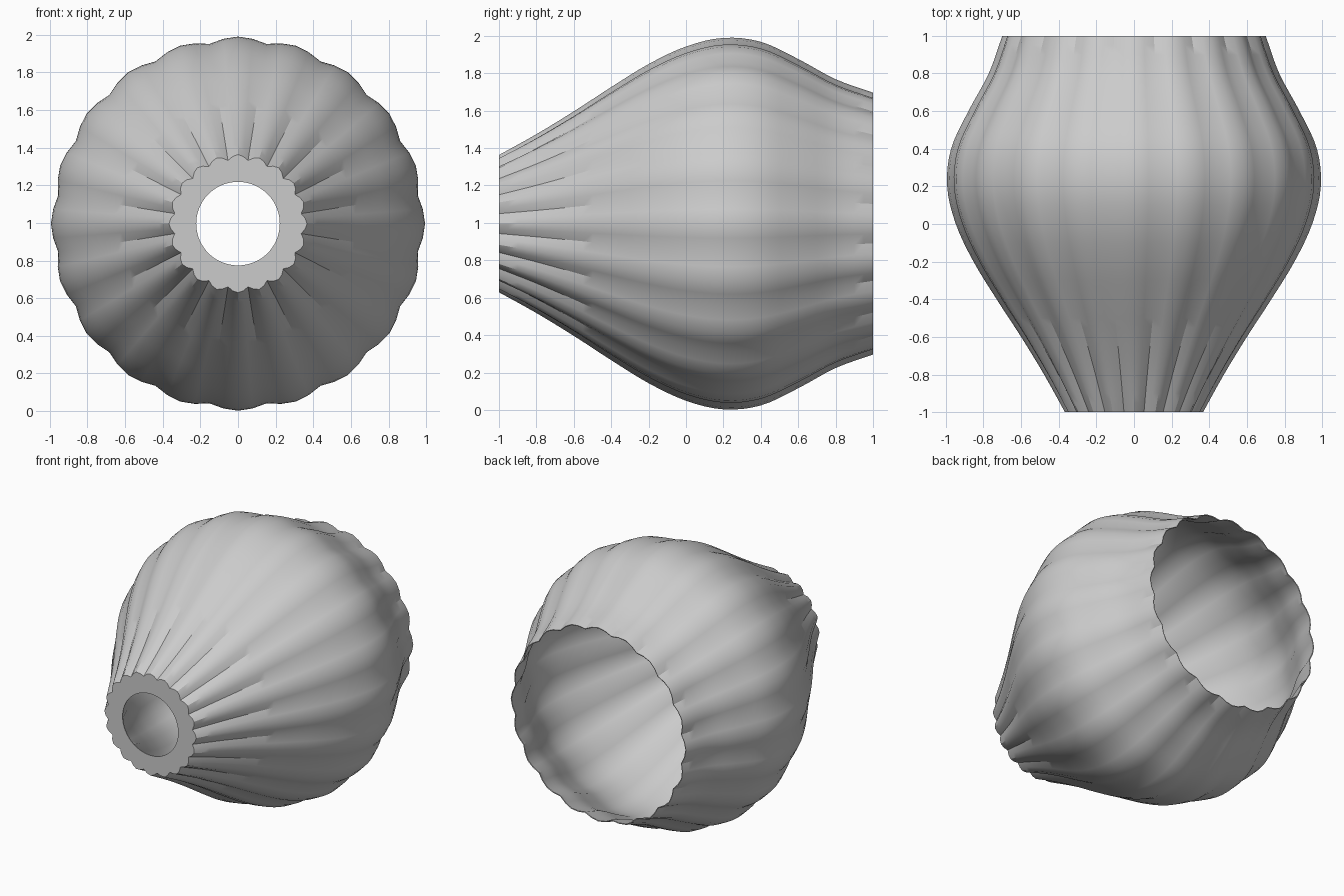
import bpy, bmesh, math

if "Cube" in bpy.data.objects:
    bpy.data.objects.remove(bpy.data.objects["Cube"])

LOBES = 20
STEPS = 4             # segments across one lobe
ROWS = 40
DEPTH = 0.027         # groove depth
HOLE = 0.222
CENTRE_Z = 0.996

# Ridge radius at evenly spaced stations from front to back
RIDGE = [0.367, 0.478, 0.6, 0.73, 0.853, 0.947, 0.993, 0.972, 0.88, 0.772, 0.70]


def ridge_radius(t):
    """Smooth interpolation through the stations, t from 0 to 1."""
    x = t * (len(RIDGE) - 1)
    i = min(int(x), len(RIDGE) - 2)
    f = x - i
    b, c = RIDGE[i], RIDGE[i + 1]
    a = RIDGE[i - 1] if i else 2 * b - c
    d = RIDGE[i + 2] if i + 2 < len(RIDGE) else 2 * c - b
    return b + f * (c - a + f * (2 * a - 5 * b + 4 * c - d + f * (3 * (b - c) + d - a))) / 2


def flute(u):
    """Drop below the ridge across one lobe."""
    return DEPTH * abs(2 * u - 1) ** 1.6


def ring(bm, y, radius):
    """One loop of vertices; radius is a function of the position in a lobe."""
    verts = []
    for k in range(LOBES * STEPS):
        u = (k % STEPS) / STEPS
        a = 2 * math.pi * (k / STEPS - 0.5) / LOBES
        r = radius(u)
        verts.append(bm.verts.new((r * math.cos(a), y, CENTRE_Z + r * math.sin(a))))
    return verts


# Fluted shade with a flat collar around the front hole
bm = bmesh.new()
loops = [ring(bm, -1, lambda u: HOLE)]
for j in range(ROWS + 1):
    t = j / ROWS
    loops.append(ring(bm, 2 * t - 1, lambda u: ridge_radius(t) - flute(u)))
for low, high in zip(loops, loops[1:]):
    for k in range(len(low)):
        n = (k + 1) % len(low)
        bm.faces.new((low[k], low[n], high[n], high[k]))
bmesh.ops.recalc_face_normals(bm, faces=bm.faces)
# Make sure the shell faces outward
probe = max(bm.faces, key=lambda f: f.calc_center_median().z)
if probe.normal.z < 0:
    bmesh.ops.reverse_faces(bm, faces=bm.faces)
mesh = bpy.data.meshes.new("lampshade")
bm.to_mesh(mesh)
bm.free()
shade = bpy.data.objects.new("lampshade", mesh)
bpy.context.collection.objects.link(shade)

# Plain grey material
grey = bpy.data.materials.new("light grey")
grey.use_nodes = True
colour = (0.6, 0.6, 0.6, 1)
grey.diffuse_color = colour
grey.node_tree.nodes["Principled BSDF"].inputs["Base Color"].default_value = colour
mesh.materials.append(grey)

# Thin wall
wall = shade.modifiers.new("wall", 'SOLIDIFY')
wall.thickness = 0.006
wall.offset = -1

bpy.ops.object.select_all(action='DESELECT')
shade.select_set(True)
bpy.context.view_layer.objects.active = shade
bpy.ops.object.modifier_apply(modifier="wall")
bpy.ops.object.shade_smooth_by_angle(angle=math.radians(30))
